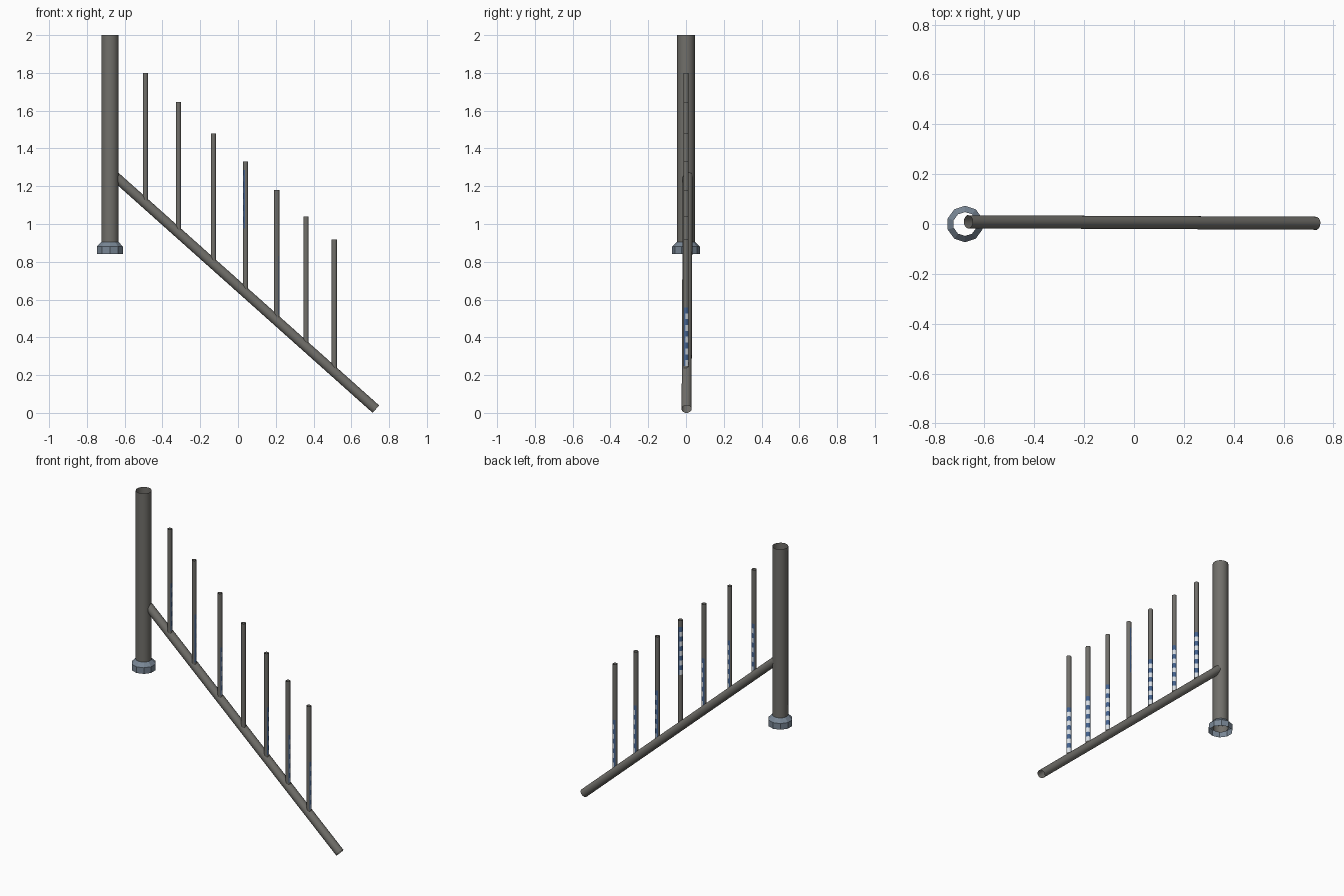
import bpy, bmesh, math
from mathutils import Vector

if "Cube" in bpy.data.objects:
    bpy.data.objects.remove(bpy.data.objects["Cube"])


def mat(name, rgb):
    m = bpy.data.materials.new(name)
    m.diffuse_color = (*rgb, 1)
    m.use_nodes = True
    m.node_tree.nodes["Principled BSDF"].inputs["Base Color"].default_value = m.diffuse_color
    return m


GREY = mat("warm grey metal", (0.165, 0.16, 0.145))
SLATE = mat("slate collar", (0.19, 0.24, 0.30))
BLUE = mat("blue label", (0.055, 0.12, 0.27))
WHITE = mat("white bars", (0.75, 0.80, 0.85))


def open_tube(name, start, end, rings, sides, mats, smooth=True, rule=None):
    """Uncapped tube from start to end; rings = [(distance along, radius)]."""
    start, end = Vector(start), Vector(end)
    axis = (end - start).normalized()
    q = Vector((0, 0, 1)).rotation_difference(axis)
    bm = bmesh.new()
    loops = []
    for d, r in rings:
        loops.append([bm.verts.new(start + q @ Vector((
            r * math.cos(2 * math.pi * (i + 0.5) / sides),
            r * math.sin(2 * math.pi * (i + 0.5) / sides), d)))
            for i in range(sides)])
    for row in range(len(loops) - 1):
        a, b = loops[row], loops[row + 1]
        for i in range(sides):
            j = (i + 1) % sides
            f = bm.faces.new((a[i], a[j], b[j], b[i]))
            f.smooth = smooth
            if rule:
                f.material_index = rule(row, 360 * (i + 1) / sides)
    me = bpy.data.meshes.new(name)
    bm.to_mesh(me)
    bm.free()
    for m in mats:
        me.materials.append(m)
    ob = bpy.data.objects.new(name, me)
    bpy.context.collection.objects.link(ob)
    return ob


# Main post with its foot collar
PX = -0.678
open_tube("post", (PX, 0, 0.86), (PX, 0, 2.0), [(0, 0.047), (1.14, 0.047)], 14, [GREY])
open_tube("post_collar", (PX, 0, 0.84), (PX, 0, 0.91),
          [(0, 0.073), (0.04, 0.073), (0.065, 0.048)], 10, [SLATE], smooth=False)

# Sloping rail
A, B = Vector((-0.665, 0.009, 1.265)), Vector((0.73, 0.003, 0.02))
open_tube("sloping_rail", A, B, [(0, 0.027), ((B - A).length, 0.027)], 12, [GREY])

# Upright rods, each with a striped label on one side
RODS = [(-0.49, 1.80), (-0.315, 1.645), (-0.13, 1.48), (0.04, 1.33),
        (0.205, 1.18), (0.36, 1.04), (0.51, 0.918)]
R = 0.0145
for n, (x, top) in enumerate(RODS):
    flipped = n == 3                      # the middle rod is turned upside down
    facing = 170 if flipped else 35
    t = (x - A.x) / (B.x - A.x)
    base = A.lerp(B, t)
    length = top - base.z
    lo = length - 0.35 if flipped else 0.035
    cuts = [lo + k * 0.031 - 0.003 for k in range(11)]
    rings = [(0, R)] + [(c, R) for c in cuts] + [(length, R)]

    def rule(row, angle, facing=facing):
        off = abs((angle - facing + 180) % 360 - 180)
        if not 1 <= row <= 10 or off > 85:
            return 0
        return 2 if row % 2 and off < 60 else 1

    open_tube(f"rod_{n + 1}", base, (base.x, base.y, top), rings, 12,
              [GREY, BLUE, WHITE], rule=rule)
    # keep rods centred on the rail
    bpy.data.objects[f"rod_{n + 1}"].location.y = -base.y
